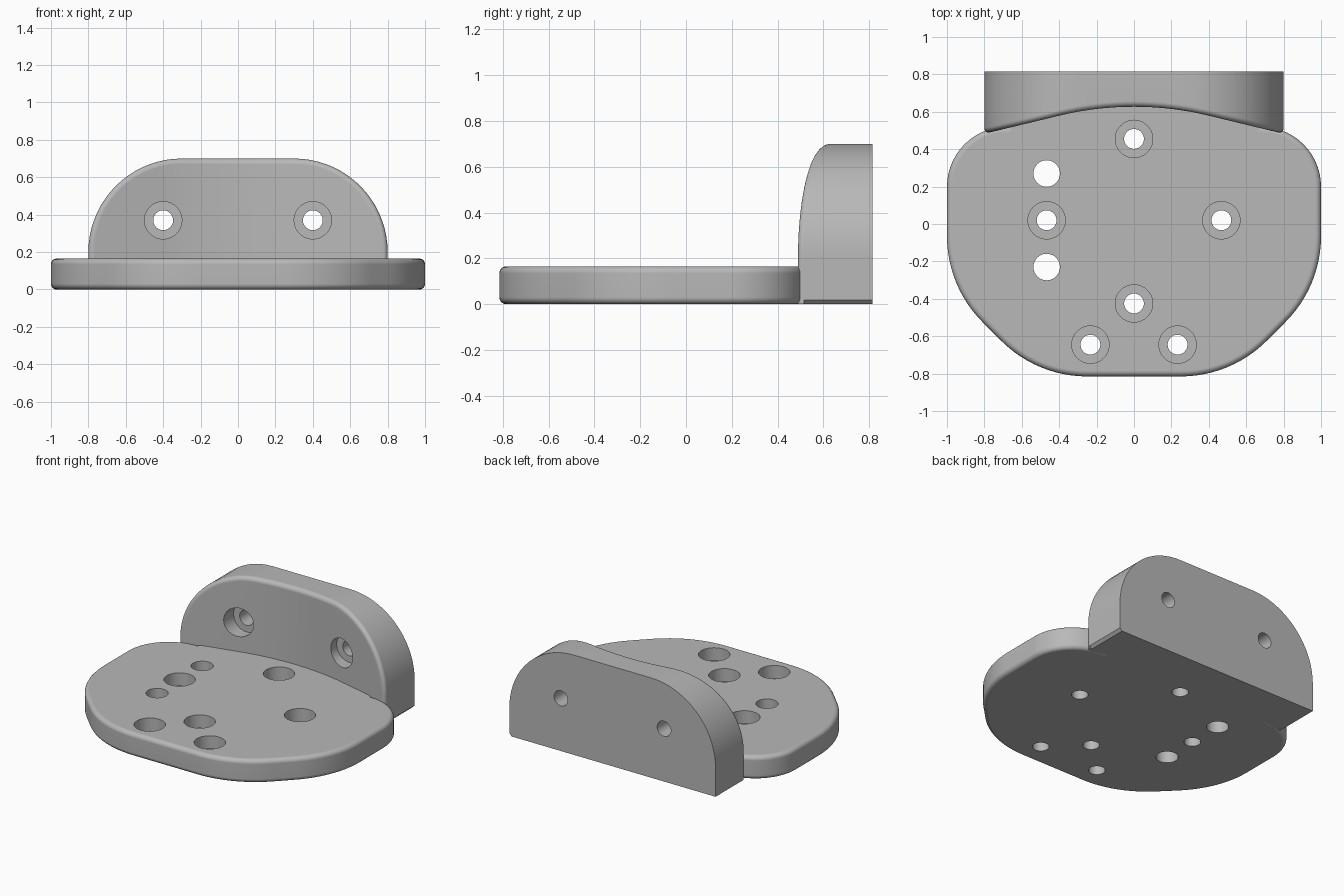
import bpy
import bmesh
from math import cos, sin, pi, radians, sqrt
from mathutils import Matrix, Vector

cube = bpy.data.objects.get("Cube")
if cube:
    bpy.data.objects.remove(cube)

THICK = 0.165    # base plate thickness
BACK = 0.815     # rear plane of the upright
ROUND = 0.03     # rounded edge radius

grey = bpy.data.materials.new("satin grey")
grey.use_nodes = True
colour = (0.48, 0.48, 0.48, 1)
grey.diffuse_color = colour
for node in grey.node_tree.nodes:
    if node.type == 'BSDF_PRINCIPLED':
        node.inputs["Base Color"].default_value = colour


def finish(name, bm):
    bmesh.ops.recalc_face_normals(bm, faces=bm.faces)
    mesh = bpy.data.meshes.new(name)
    bm.to_mesh(mesh)
    bm.free()
    mesh.materials.append(grey)
    obj = bpy.data.objects.new(name, mesh)
    bpy.context.collection.objects.link(obj)
    return obj


def arc(cx, cy, r, start, end, steps):
    angles = [radians(start + (end - start) * i / steps) for i in range(steps + 1)]
    return [(cx + r * cos(a), cy + r * sin(a)) for a in angles]


def combine(target, tool, operation):
    mod = target.modifiers.new(operation.lower(), 'BOOLEAN')
    mod.operation = operation
    mod.solver = 'EXACT'
    mod.object = tool
    bpy.ops.object.select_all(action='DESELECT')
    bpy.context.view_layer.objects.active = target
    target.select_set(True)
    bpy.ops.object.modifier_apply(modifier=mod.name)
    bpy.data.objects.remove(tool)


# Base plate: mirrored half outline, extruded, with rounded rims
def make_plate():
    half = arc(0.25, -0.165, 0.65, -90, -45, 12)
    half += arc(0.35, -0.065, 0.65, -45, 0, 12)
    half += arc(0.68, 0.2, 0.32, 0, 90, 14) + [(0.6, 0.7)]
    outline = half + [(-x, y) for x, y in reversed(half)]
    bm = bmesh.new()
    face = bm.faces.new([bm.verts.new((x, y, 0)) for x, y in outline])
    top = bmesh.ops.extrude_face_region(bm, geom=[face], use_keep_orig=True)["geom"]
    for v in top:
        if isinstance(v, bmesh.types.BMVert):
            v.co.z = THICK
    bmesh.ops.recalc_face_normals(bm, faces=bm.faces)
    rims = [e for e in bm.edges if abs(e.verts[0].co.z - e.verts[1].co.z) < 0.001]
    bmesh.ops.bevel(bm, geom=rims, offset=ROUND, offset_type='OFFSET',
                    segments=5, profile=0.5, affect='EDGES', clamp_overlap=False)
    return finish("base_plate", bm)


# Upright: concave front, arched outline, rounded front edge
def front_y(x):
    x, r, blend = abs(x), 1.7, 0.4
    inner = min(x, blend)
    return 0.627 - r + sqrt(r * r - inner * inner) - 0.242 * max(0, x - blend)


def arch(inset):
    side = arc(-0.3, 0.2, 0.5 - inset, 180, 90, 18)
    left = [(-0.8 + inset, 0)] + side
    middle = [(-0.3 + 0.05 * i, 0.7 - inset) for i in range(1, 12)]
    return left + middle + [(-x, z) for x, z in reversed(left)]


def make_upright():
    bm = bmesh.new()
    rings = [[bm.verts.new((x, BACK, z)) for x, z in arch(0)]]
    for i in range(7):
        t = i / 6 * pi / 2
        rings.append([bm.verts.new((x, front_y(x) + ROUND * (1 - sin(t)), z))
                      for x, z in arch(ROUND * (1 - cos(t)))])
    for a, b in zip(rings, rings[1:]):
        for i in range(len(a) - 1):
            bm.faces.new((a[i], a[i + 1], b[i + 1], b[i]))
    bm.faces.new(rings[0])
    inner = rings[-1]
    feet = [bm.verts.new((v.co.x, v.co.y, 0)) for v in inner[2:-2]]
    base = [inner[0]] + feet + [inner[-1]]
    tops = inner[1:-1]
    for i in range(len(tops) - 1):
        bm.faces.new((tops[i], tops[i + 1], base[i + 1], base[i]))
    bm.faces.new([r[0] for r in rings] + feet + [r[-1] for r in reversed(rings)])
    return finish("upright", bm)


# Stepped drill: (position along axis, radius) pairs turned around z
def make_drill(steps, matrix):
    bm = bmesh.new()
    count = 40
    loops = [[bm.verts.new((x, y, h)) for x, y in arc(0, 0, r, 0, 360, count)[:-1]]
             for h, r in steps]
    for a, b in zip(loops, loops[1:]):
        for i in range(count):
            j = (i + 1) % count
            bm.faces.new((a[i], a[j], b[j], b[i]))
    bm.faces.new(loops[0])
    bm.faces.new(loops[-1])
    bm.transform(matrix)
    drill = finish("drill", bm)
    drill.hide_render = True
    return drill


bracket = make_plate()
combine(bracket, make_upright(), 'UNION')
bracket.name = "mounting_bracket"

# Counterbored and plain holes in the plate
BORE, SINK, PLAIN = 0.053, 0.1, 0.071
stepped = [(-0.1, BORE), (0.075, BORE), (0.075, SINK), (0.4, SINK)]
for x, y in [(0, 0.455), (-0.467, 0.02), (0.467, 0.02), (0, -0.425),
             (-0.233, -0.645), (0.233, -0.645)]:
    combine(bracket, make_drill(stepped, Matrix.Translation((x, y, 0))), 'DIFFERENCE')
for y in (0.27, -0.23):
    drill = make_drill([(-0.1, PLAIN), (0.4, PLAIN)], Matrix.Translation((-0.467, y, 0)))
    combine(bracket, drill, 'DIFFERENCE')

# Counterbored holes through the upright
turn = Matrix.Rotation(radians(90), 4, 'X')
through = [(-0.1, BORE), (0.15, BORE), (0.15, SINK), (0.45, SINK)]
for x in (-0.4, 0.4):
    combine(bracket, make_drill(through, Matrix.Translation((x, BACK, 0.37)) @ turn),
            'DIFFERENCE')

# Small eased edge under the left end of the upright
bm = bmesh.new()
bmesh.ops.create_cube(bm, size=1)
bm.transform(Matrix.Translation((0.8, 0.715, 0)) @ Matrix.Rotation(radians(45), 4, 'Y')
             @ Matrix.Diagonal(Vector((0.022, 0.4, 0.1, 1))))
# Shift the bar outward so only the corner is shaved
bm.transform(Matrix.Translation((0.0025, 0, -0.0025)))
bar = finish("edge_cutter", bm)
for v in bar.data.vertices:
    across = (v.co.x - 0.8) - v.co.z
    along = (v.co.x - 0.8) + v.co.z
    across = 0.1 if across > 0 else -0.018
    along = 0.1 if along > 0 else -0.1
    v.co.x = 0.8 + (along + across) / 2
    v.co.z = (along - across) / 2
combine(bracket, bar, 'DIFFERENCE')

# Smooth shading with crisp edges
bpy.ops.object.select_all(action='DESELECT')
bpy.context.view_layer.objects.active = bracket
bracket.select_set(True)
bpy.ops.object.shade_smooth_by_angle(angle=radians(30))
weighted = bracket.modifiers.new("even shading", 'WEIGHTED_NORMAL')
weighted.keep_sharp = True
